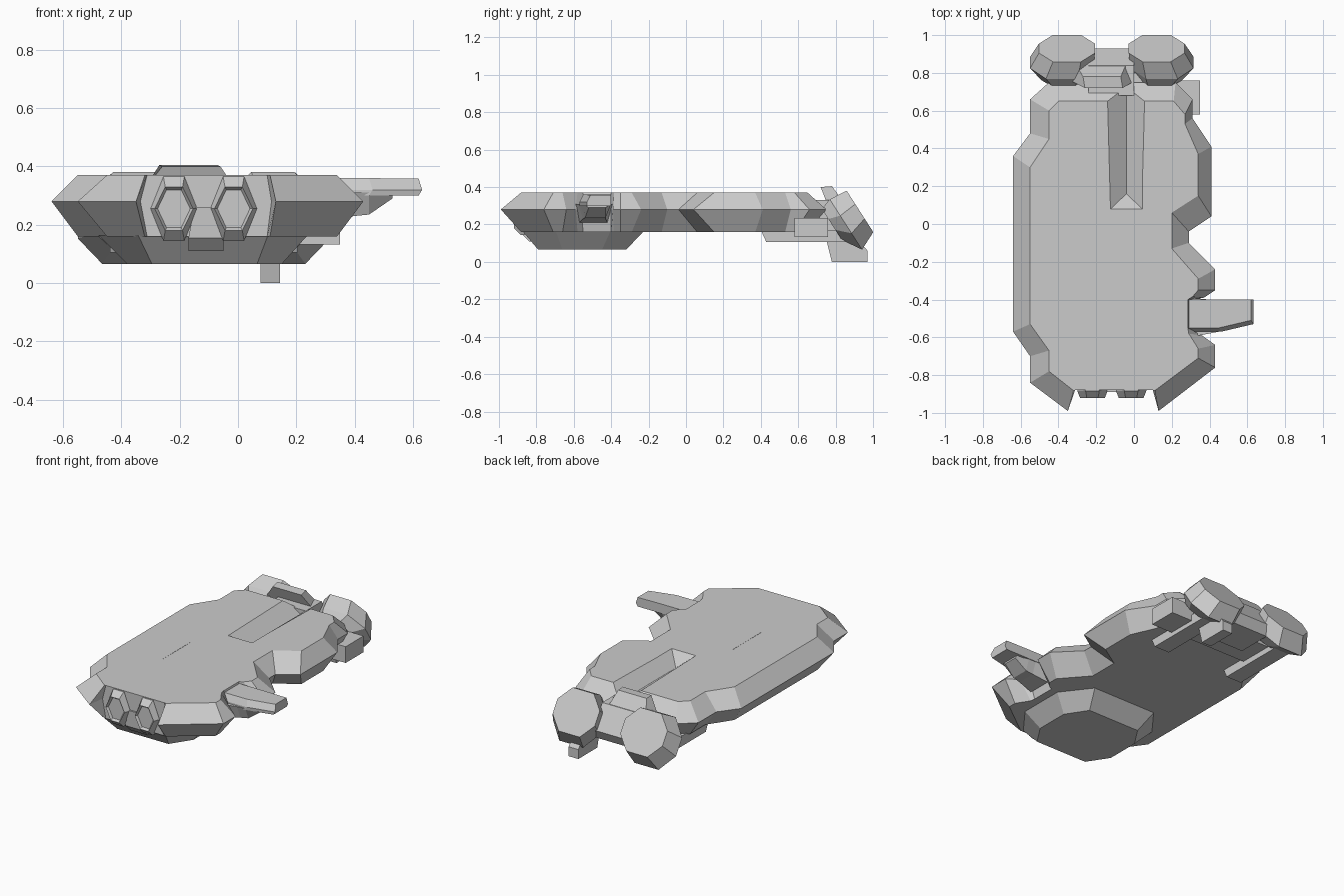
import bpy, bmesh
from mathutils import Vector

if "Cube" in bpy.data.objects:
    bpy.data.objects.remove(bpy.data.objects["Cube"])

SYM = -0.235  # mirrored x = SYM - x (hull centreline sits left of the arm)


def loft(name, rings):
    """Closed flat-shaded solid through rings with equal point counts."""
    bm = bmesh.new()
    vs = [[bm.verts.new(p) for p in r] for r in rings]
    n = len(rings[0])
    for a, b in zip(vs, vs[1:]):
        for i in range(n):
            j = (i + 1) % n
            bm.faces.new((a[i], a[j], b[j], b[i]))
    bm.faces.new(vs[0][::-1])
    bm.faces.new(vs[-1])
    bmesh.ops.recalc_face_normals(bm, faces=bm.faces[:])
    me = bpy.data.meshes.new(name)
    bm.to_mesh(me)
    bm.free()
    ob = bpy.data.objects.new(name, me)
    bpy.context.collection.objects.link(ob)
    return ob


def rect(x0, x1, y0, y1, z):
    return [(x0, y0, z), (x1, y0, z), (x1, y1, z), (x0, y1, z)]


def box(name, x0, x1, y0, y1, z0, z1):
    return loft(name, [rect(x0, x1, y0, y1, z0), rect(x0, x1, y0, y1, z1)])


def octagon(c, u, v, ku=0.5, kv=0.4):
    """Chamfered rectangle around c with half axes u and v."""
    c, u, v = Vector(c), Vector(u), Vector(v)
    pts = [(-ku, -1), (ku, -1), (1, -kv), (1, kv), (ku, 1), (-ku, 1), (-1, kv), (-1, -kv)]
    return [c + u * a + v * b for a, b in pts]


# Hull: wide waist outline (x, y) paired with the narrower deck/belly outline (x, y)
outline = [
    (-.35, -.99, -.32, -.882), (-.335, -.88, -.312, -.88), (.115, -.88, .10, -.88),
    (.13, -.99, .11, -.882), (.43, -.76, .34, -.71), (.43, -.64, .34, -.66),
    (.36, -.59, .29, -.58), (.31, -.56, .285, -.55), (.31, -.40, .285, -.40),
    (.37, -.39, .31, -.385), (.43, -.35, .34, -.35), (.43, -.24, .34, -.29),
    (.29, -.10, .20, -.13), (.29, -.04, .20, .06), (.41, .04, .34, .15),
    (.41, .41, .34, .37), (.31, .56, .27, .53), (.31, .66, .27, .58),
    (.22, .75, .21, .65), (-.45, .75, -.40, .65), (-.55, .66, -.45, .60),
    (-.55, .48, -.45, .45), (-.64, .36, -.55, .30), (-.64, -.57, -.55, -.53),
    (-.55, -.70, -.45, -.67), (-.55, -.84, -.45, -.78)]
hull = loft("hull", [
    [(c, d, .16) for a, b, c, d in outline],
    [(a, b, .28) for a, b, c, d in outline],
    [(c, d, .37) for a, b, c, d in outline]])

# V-shaped trench in the rear deck
cutter = loft("trench_cutter", [
    [(-.15, .055, .391), (.07, .055, .391), (-.04, .16, .30)],
    [(-.17, .80, .391), (.09, .80, .391), (-.04, .80, .30)]])
cutter.hide_render = True
cutter.hide_viewport = True
cut = hull.modifiers.new("trench", 'BOOLEAN')
cut.operation = 'DIFFERENCE'
cut.solver = 'EXACT'
cut.object = cutter

# Thin deck seam
box("deck_seam", -.252, -.249, -.40, -.11, .365, .371)

# Belly bulge under the front
loft("belly_bulge", [
    octagon((-.12, -.55, .165), (.36, 0, 0), (0, .325, 0), .62, .45),
    octagon((-.115, -.555, .065), (.265, 0, 0), (0, .235, 0), .68, .45)])

# Front intakes: stepped hexagonal frustums with a sunken face
hexa = [(-.45, -1), (.45, -1), (1, 0), (.45, 1), (-.45, 1), (-1, 0)]
for side, cx in (("left", -.22), ("right", SYM + .22)):
    steps = [(-.86, .08, .11), (-.885, .08, .11), (-.92, .066, .075), (-.905, .056, .065)]
    loft("intake_" + side, [[(cx + a * rx, y, .255 + b * rz) for a, b in hexa]
                            for y, rx, rz in steps])
# Chin block between the intakes
loft("chin_block", [
    rect(-.17, -.05, -.84, -.75, .11), rect(-.17, -.05, -.885, -.75, .155),
    rect(-.15, -.075, -.89, -.75, .26)])

# Side arm: flat tapering slab with a wedge keel and forked tip
arm = [(.29, -.55, -.40, .30, .36), (.45, -.55, -.40, .30, .36), (.62, -.51, -.40, .30, .358)]
loft("arm_slab", [[(x, a, z1), (x, b, z1), (x + .012, b, z0 + .02), (x, b, z0),
                   (x, a - .02, z0), (x + .012, a - .02, z0 + .02)]
                  for x, a, b, z0, z1 in arm])
loft("arm_keel", [[(x, a, .31), (x, b, .31), (x, b - .03, z), (x, a + .03, z)]
                  for x, a, b, z in ((.29, -.60, -.39, .21), (.40, -.58, -.40, .23),
                                     (.45, -.57, -.40, .235), (.53, -.55, -.40, .29))])

# Tail thrusters: tilted octagonal drums, mirrored
slope = Vector((0, -.54, .84))
for side in (0, 1):
    rings = []
    for cx, y, z, rx, h in ((-.37, .78, .20, .12, .10), (-.382, .855, .20, .168, .16),
                            (-.355, .93, .27, .148, .132)):
        cx = SYM - cx if side else cx
        rings.append(octagon((cx, y, z), (rx, 0, 0), slope * h, .5, .35))
    loft("thruster_right" if side else "thruster_left", rings)

# Tail structure joining the thrusters to the hull
loft("tail_bridge", [[(x, .68, .13), (x, .90, .13), (x, .93, .19), (x, .84, .33), (x, .68, .33)]
                     for x in (-.24, .0)])
box("tail_core", -.42, .18, .58, .80, .14, .27)
loft("tail_collar", [
    [(-.33, .755, .31), (-.26, .72, .40), (-.06, .72, .40), (.0, .755, .31)],
    [(-.31, .85, .31), (-.27, .78, .405), (-.07, .78, .405), (-.04, .85, .31)]])

# Underside pods and landing foot
for name, x0, x1 in (("right", .10, .205), ("left", SYM - .205, SYM - .10)):
    loft("under_rail_" + name, [rect(x0, x1, .43, .86, .105), rect(x0, x1, .40, .86, .17)])
box("side_pod", .19, .35, .58, .76, .132, .235)
loft("tail_foot", [rect(.077, .145, .78, .97, 0), rect(.077, .145, .765, .97, .06),
                   rect(.077, .145, .75, .92, .12)])
